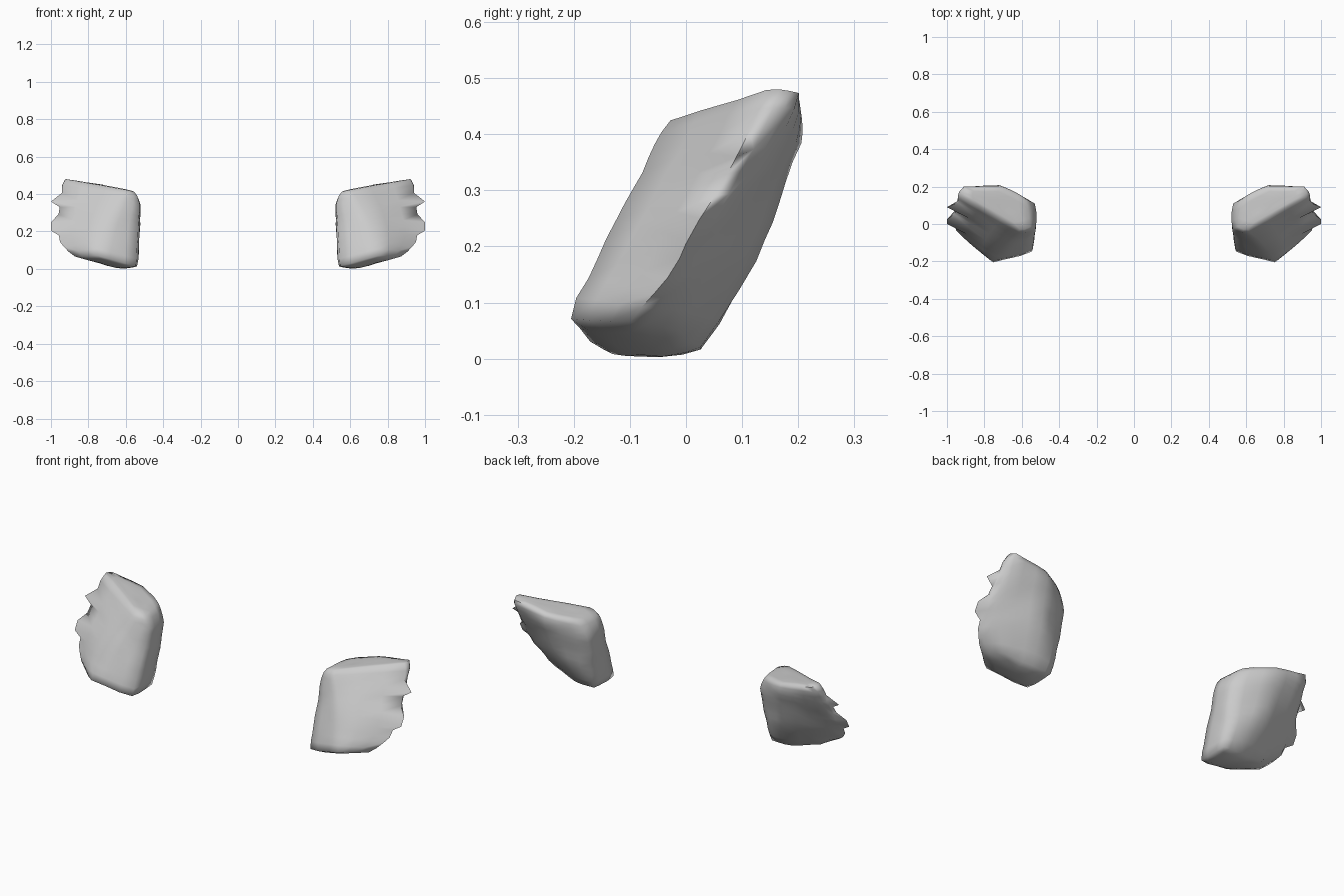
import bpy, bmesh
from mathutils import Vector, noise

if "Cube" in bpy.data.objects:
    bpy.data.objects.remove(bpy.data.objects["Cube"])

# Six corner lines of the leaning rock, each listed from bottom to top
COLUMNS = [
    # inner front edge
    [(.532, -.158, .008), (.53, -.112, .14), (.525, -.062, .25), (.52, -.03, .35), (.543, -.025, .412)],
    # front crease
    [(.765, -.218, .073), (.73, -.165, .185), (.69, -.12, .28), (.64, -.075, .36), (.59, -.04, .422)],
    # outer toothed ridge
    [(.885, -.1, .068), (.97, -.03, .14), (.98, .035, .25), (.965, .1, .37), (.94, .155, .486)],
    # back of the ridge
    [(.82, -.01, .05), (.88, .04, .155), (.90, .09, .26), (.915, .165, .38), (.925, .21, .48)],
    # back crease
    [(.66, .028, .012), (.69, .135, .18), (.71, .17, .28), (.72, .211, .39), (.72, .21, .446)],
    # inner back edge
    [(.535, .037, .012), (.53, .07, .13), (.522, .09, .23), (.52, .11, .33), (.565, .135, .42)],
]
LEVELS = len(COLUMNS[0])

# Tips of the ridge teeth
TEETH = [(1.0, .09, .36), (1.0, .025, .25), (1.0, .0, .205)]


def cap(bm, ring, center):
    c = bm.verts.new(center)
    for a, b in zip(ring, ring[1:] + ring[:1]):
        bm.faces.new((a, b, c))


def make_rock(name, side):
    bm = bmesh.new()
    cols = [[bm.verts.new(p) for p in col] for col in COLUMNS]
    n = len(cols)
    # Sides
    for i in range(n):
        a, b = cols[i], cols[(i + 1) % n]
        for k in range(LEVELS - 1):
            bm.faces.new((a[k], b[k], b[k + 1], a[k + 1]))
    # Bottom and top
    cap(bm, [c[0] for c in cols], (.63, -.085, .0))
    cap(bm, [c[-1] for c in cols], (.73, .10, .45))
    # Worn, uneven surface
    bmesh.ops.subdivide_edges(bm, edges=bm.edges[:], cuts=2, use_grid_fill=True)
    bmesh.ops.smooth_vert(bm, verts=bm.verts[:], factor=0.5,
                          use_axis_x=True, use_axis_y=True, use_axis_z=True)
    bmesh.ops.recalc_face_normals(bm, faces=bm.faces[:])
    bm.normal_update()
    for v in bm.verts:
        v.co += v.normal * 0.005 * noise.noise(v.co * 14)
        v.co.z = max(v.co.z, 0)
    # Pull the ridge into teeth
    for p in TEETH:
        p = Vector(p)
        v = min(bm.verts, key=lambda w: (w.co - p).length)
        v.co = p
    # Mirror to the wanted side
    for v in bm.verts:
        v.co.x *= side
    bmesh.ops.recalc_face_normals(bm, faces=bm.faces[:])
    mesh = bpy.data.meshes.new(name)
    bm.to_mesh(mesh)
    bm.free()
    obj = bpy.data.objects.new(name, mesh)
    bpy.context.collection.objects.link(obj)
    bpy.ops.object.select_all(action='DESELECT')
    obj.select_set(True)
    bpy.context.view_layer.objects.active = obj
    bpy.ops.object.shade_smooth_by_angle(angle=1.4)
    return obj


make_rock("right_rock", 1)
make_rock("left_rock", -1)
